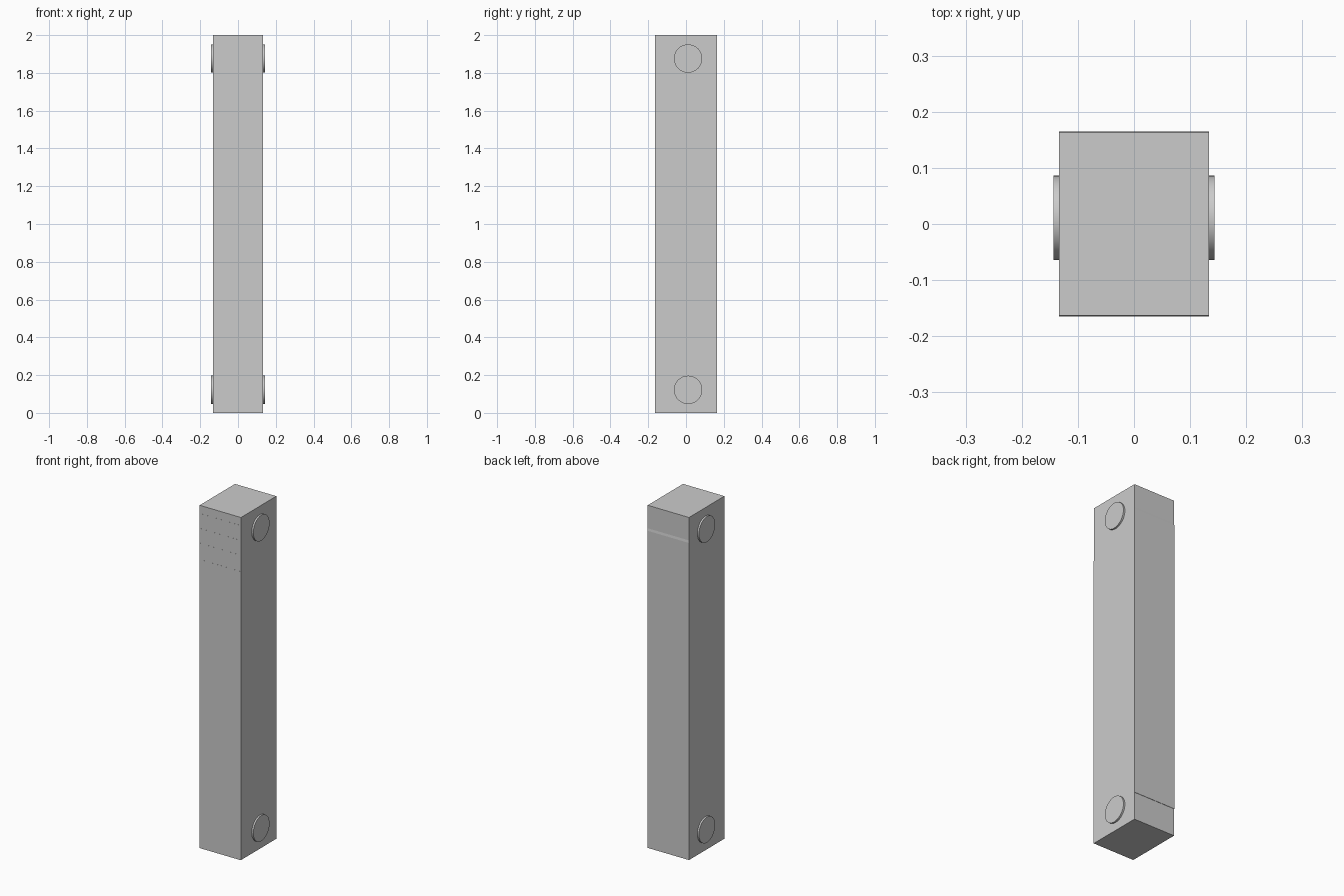
import bpy, bmesh, math

if "Cube" in bpy.data.objects:
    bpy.data.objects.remove(bpy.data.objects["Cube"])

HALF_W = 0.1335   # half width of the column


def extrude_profile(name, pts, half):
    """Extrude a (y, z) outline along x."""
    bm = bmesh.new()
    face = bm.faces.new([bm.verts.new((-half, y, z)) for y, z in pts])
    ext = bmesh.ops.extrude_face_region(bm, geom=[face])
    verts = [v for v in ext["geom"] if isinstance(v, bmesh.types.BMVert)]
    bmesh.ops.translate(bm, vec=(2 * half, 0, 0), verts=verts)
    bmesh.ops.recalc_face_normals(bm, faces=bm.faces)
    mesh = bpy.data.meshes.new(name)
    bm.to_mesh(mesh)
    bm.free()
    obj = bpy.data.objects.new(name, mesh)
    bpy.context.collection.objects.link(obj)
    return obj


# Column: shallow steps near the top of the front, slightly proud back panel
profile = [(-0.165, 0), (-0.165, 1.685)]
y = -0.165
for z in (1.685, 1.78, 1.866, 1.953):
    y += 0.0004
    profile += [(y, z), (y, z + 0.087 if z < 1.9 else 2.0)]
for i in range(3, len(profile) - 1, 2):      # close each step at the next seam
    profile[i] = (profile[i][0], profile[i + 1][1])
profile += [(0.163, 2.0), (0.163, 1.866), (0.165, 1.852),
            (0.165, 0.16), (0.163, 0.16), (0.163, 0)]
extrude_profile("column_body", profile, HALF_W)

# Round caps on both sides, top and bottom
for side, label in ((-1, "left"), (1, "right")):
    for z, level in ((0.122, "lower"), (1.876, "upper")):
        bpy.ops.mesh.primitive_cylinder_add(
            vertices=32, radius=0.075, depth=0.02,
            location=(side * HALF_W, 0.011, z), rotation=(0, math.pi / 2, 0))
        bpy.context.object.name = f"{label}_{level}_round_cap"
        bpy.ops.object.shade_smooth_by_angle()
